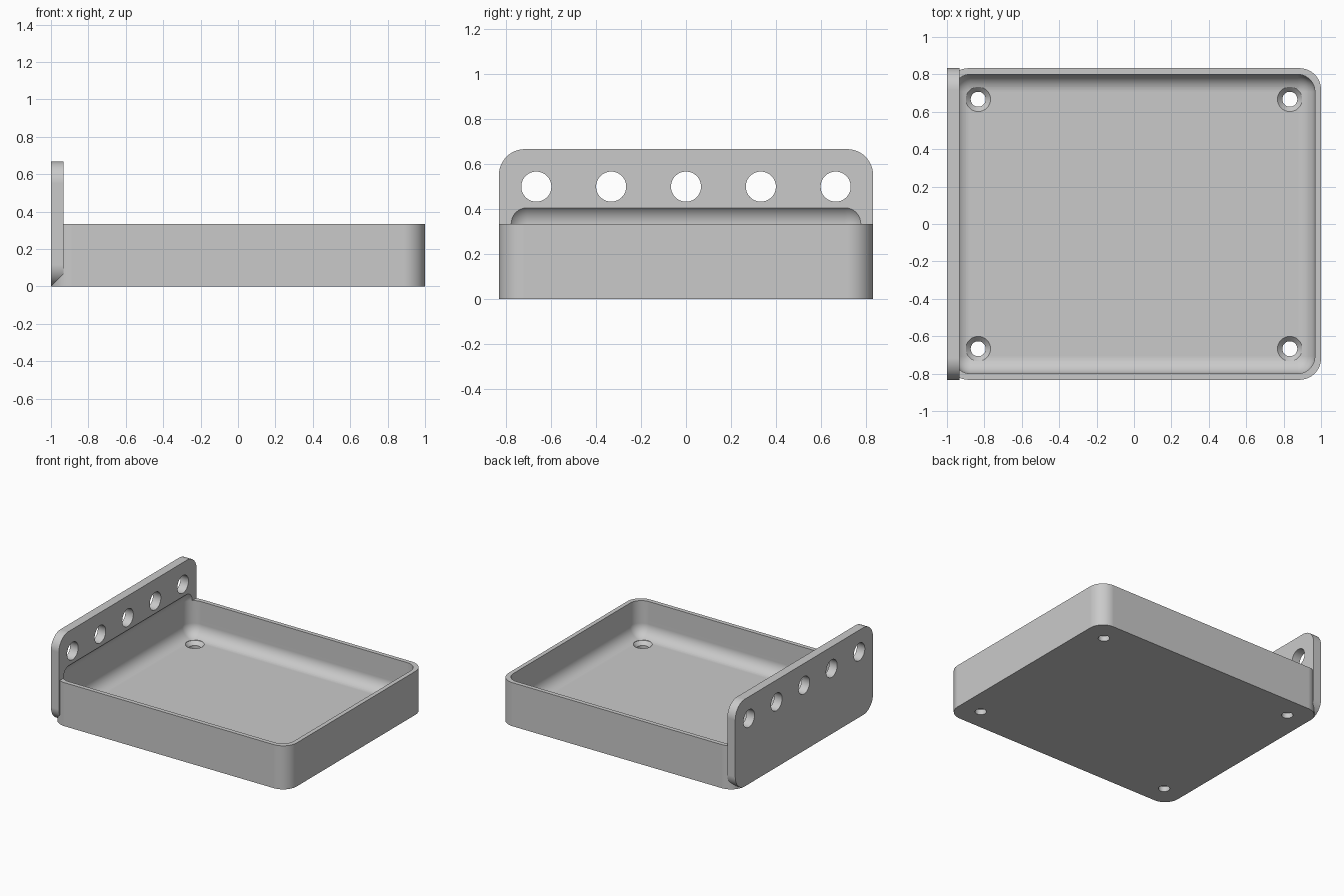
import bpy, bmesh, math
from mathutils import Vector, Matrix

if "Cube" in bpy.data.objects:
    bpy.data.objects.remove(bpy.data.objects["Cube"], do_unlink=True)

# Overall sizes
HALF_Y, TRAY_H, PLATE_H = 0.833, 0.333, 0.667
PLATE_T, WALL, FLOOR, CORNER, FILLET = 0.067, 0.033, 0.067, 0.115, 0.093
GREY = (0.59, 0.59, 0.59, 1)

grey = bpy.data.materials.new("plain grey")
grey.use_nodes = True
grey.diffuse_color = GREY
grey.node_tree.nodes["Principled BSDF"].inputs["Base Color"].default_value = GREY


def finish(bm, name):
    mesh = bpy.data.meshes.new(name)
    bmesh.ops.recalc_face_normals(bm, faces=bm.faces)
    bm.to_mesh(mesh)
    bm.free()
    mesh.materials.append(grey)
    obj = bpy.data.objects.new(name, mesh)
    bpy.context.collection.objects.link(obj)
    return obj


def rounded_box(name, low, high, radius, axis=None):
    """Box with its edges along one axis rounded, or all edges if axis is None."""
    bm = bmesh.new()
    low, high = Vector(low), Vector(high)
    bmesh.ops.create_cube(bm, size=1, matrix=Matrix.Translation((low + high) / 2)
                          @ Matrix.Diagonal((*(high - low), 1)))
    edges = [e for e in bm.edges if axis is None
             or abs((e.verts[0].co - e.verts[1].co)[axis]) > 0.01]
    bmesh.ops.bevel(bm, geom=edges, offset=radius, offset_type='OFFSET',
                    segments=12, profile=0.5, affect='EDGES', clamp_overlap=False)
    return finish(bm, name)


def lathe(name, profile, matrix, sides=48):
    """Solid of revolution from (radius, height) pairs."""
    bm = bmesh.new()
    rings = [[bm.verts.new(matrix @ Vector((r * math.cos(2 * math.pi * i / sides),
                                            r * math.sin(2 * math.pi * i / sides), h)))
              for i in range(sides)] for r, h in profile]
    for a, b in zip(rings, rings[1:]):
        for i in range(sides):
            j = (i + 1) % sides
            bm.faces.new((a[i], a[j], b[j], b[i]))
    bm.faces.new(rings[0])
    bm.faces.new(rings[-1])
    return finish(bm, name)


def combine(target, tool, operation):
    """Apply a boolean, then discard the tool."""
    mod = target.modifiers.new("combine", 'BOOLEAN')
    mod.object, mod.operation, mod.solver = tool, operation, 'EXACT'
    graph = bpy.context.evaluated_depsgraph_get()
    mesh = bpy.data.meshes.new_from_object(target.evaluated_get(graph))
    target.modifiers.clear()
    target.data = mesh
    bpy.data.objects.remove(tool, do_unlink=True)


# Tray body joined to the upright plate
tray = rounded_box("tray_with_back_plate", (-1, -HALF_Y, 0), (1, HALF_Y, TRAY_H), CORNER, 2)
plate = rounded_box("plate", (-1, -HALF_Y, 0), (PLATE_T - 1, HALF_Y, PLATE_H), CORNER, 0)
combine(tray, plate, 'UNION')

# Fully rounded cavity, which also bites a shallow recess into the plate
cavity = rounded_box("cavity", (WALL - 1, WALL - HALF_Y, FLOOR),
                     (1 - WALL, HALF_Y - WALL, 0.427), FILLET)
combine(tray, cavity, 'DIFFERENCE')

# Countersunk screw holes in the floor
for x in (-0.833, 0.833):
    for y in (-0.667, 0.667):
        screw = lathe("screw_hole", [(0.04, -0.1), (0.04, 0.04), (0.066, FLOOR), (0.066, 0.15)],
                      Matrix.Translation((x, y, 0)))
        combine(tray, screw, 'DIFFERENCE')

# Row of round holes through the plate
for i in range(-2, 3):
    hole = lathe("plate_hole", [(0.067, -0.1), (0.067, 0.1)],
                 Matrix.Translation((PLATE_T / 2 - 1, i / 3, 0.5)) @ Matrix.Rotation(math.pi / 2, 4, 'Y'))
    combine(tray, hole, 'DIFFERENCE')

# Smooth fillets with crisp edges
tray.data.name = tray.name
bpy.ops.object.select_all(action='DESELECT')
tray.select_set(True)
bpy.context.view_layer.objects.active = tray
bpy.ops.object.shade_smooth_by_angle(angle=math.radians(25))
tray.modifiers.new("even_shading", 'WEIGHTED_NORMAL').keep_sharp = True
